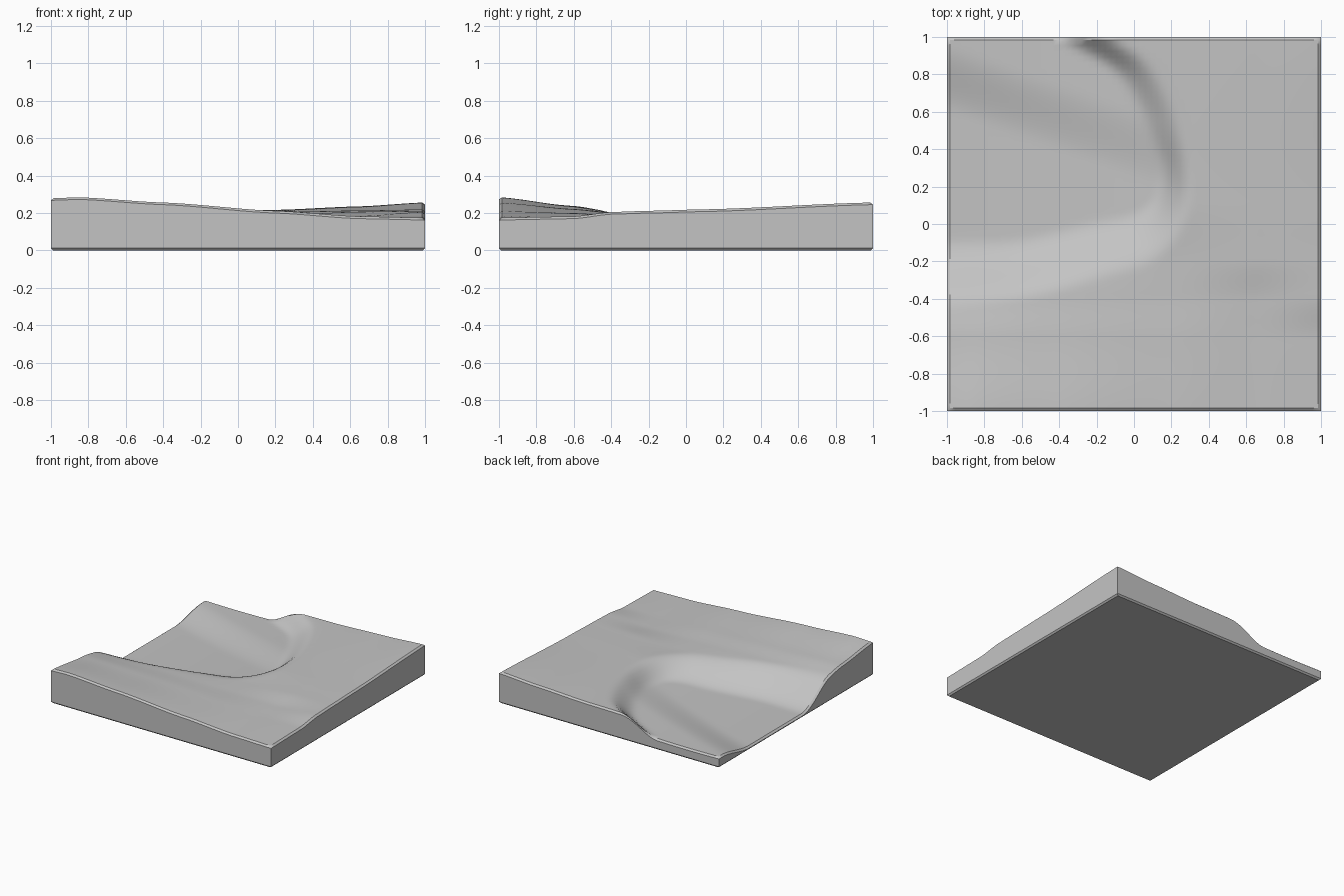
import bpy
import bmesh
import math
from mathutils import Vector

if "Cube" in bpy.data.objects:
    bpy.data.objects.remove(bpy.data.objects["Cube"])


def smooth(t):
    t = max(0.0, min(1.0, t))
    return t * t * (3 - 2 * t)


def interp(keys, vals, v):
    for i in range(len(keys) - 1):
        if v <= keys[i + 1] or i == len(keys) - 2:
            t = (v - keys[i]) / (keys[i + 1] - keys[i])
            return vals[i] + (vals[i + 1] - vals[i]) * (0.5 * t + 0.5 * smooth(t))


# upland surface: height profiles along x at several y positions
XS = [-1, -0.85, -0.4, 0.2, 0.65, 1]
YS = [-1, -0.6, -0.4, -0.2, 0.1, 1]
UPLAND = [
    [0.280, 0.285, 0.257, 0.212, 0.182, 0.175],
    [0.238, 0.236, 0.222, 0.200, 0.182, 0.182],
    [0.208, 0.206, 0.204, 0.190, 0.186, 0.206],
    [0.185, 0.185, 0.190, 0.190, 0.207, 0.212],
    [0.185, 0.185, 0.195, 0.205, 0.214, 0.220],
    [0.200, 0.200, 0.210, 0.217, 0.236, 0.257],
]

# middle of the valley wall: x, y, half width of the slope
WALL = [(-1.3, -0.30, 0.19), (-1, -0.27, 0.19), (-0.6, -0.24, 0.17),
        (-0.2, -0.14, 0.16), (0.05, -0.07, 0.15), (0.19, 0.08, 0.11),
        (0.22, 0.3, 0.09), (0.15, 0.55, 0.10), (0.03, 0.78, 0.10),
        (-0.1, 0.9, 0.08), (-0.28, 1.0, 0.08), (-0.45, 1.1, 0.08)]


def spline(points, steps=6):
    out = []
    p = [Vector(q) for q in points]
    for i in range(1, len(p) - 2):
        a, b, c, d = p[i - 1:i + 3]
        for k in range(steps):
            t = k / steps
            out.append(0.5 * (2 * b + (c - a) * t + (2 * a - 5 * b + 4 * c - d) * t * t
                              + (3 * b - a - 3 * c + d) * t ** 3))
    return [p[0]] + out + [p[-2], p[-1]]


RIM = spline(WALL)


def valley_amount(x, y):
    best = None
    for a, b in zip(RIM, RIM[1:]):
        ex, ey = b.x - a.x, b.y - a.y
        t = ((x - a.x) * ex + (y - a.y) * ey) / (ex * ex + ey * ey)
        t = max(0.0, min(1.0, t))
        dx, dy = x - a.x - t * ex, y - a.y - t * ey
        dist = math.hypot(dx, dy)
        if best is None or dist < best[0]:
            side = 1 if ex * dy - ey * dx > 0 else -1
            best = (dist, side, a.z + t * (b.z - a.z))
    return smooth(0.5 + 0.5 * best[0] * best[1] / best[2])


def height(x, y):
    upland = interp(YS, [interp(XS, row, x) for row in UPLAND], y)
    # valley floor rises eastwards and has a low shelf on its north side
    t = max(0.0, (x + 1) / 1.15)
    shelf = smooth((y - (0.78 - 0.35 * (x + 1))) / 0.36 + 0.5)
    floor = 0.028 + 0.06 * t * t + 0.06 * (1 - 0.5 * t) * shelf
    return upland + (floor - upland) * valley_amount(x, y)


# terrain block: height grid, rounded rim, walls and chamfered base
N = 64
coords = [-1] + [-0.985 + 1.97 * i / N for i in range(N + 1)] + [1]
last = len(coords) - 1
bm = bmesh.new()
grid = []
for j, y in enumerate(coords):
    row = []
    for i, x in enumerate(coords):
        drop = 0.012 if i in (0, last) or j in (0, last) else 0
        row.append(bm.verts.new((x, y, height(x, y) - drop)))
    grid.append(row)
for j in range(last):
    for i in range(last):
        bm.faces.new((grid[j][i], grid[j][i + 1], grid[j + 1][i + 1], grid[j + 1][i]))

ring = (grid[0][:-1] + [grid[j][last] for j in range(last)]
        + grid[last][:0:-1] + [grid[j][0] for j in range(last, 0, -1)])
low = [bm.verts.new((v.co.x, v.co.y, 0.012)) for v in ring]
base = [bm.verts.new((v.co.x * 0.988, v.co.y * 0.988, 0)) for v in ring]
for upper, lower in ((ring, low), (low, base)):
    for k in range(len(ring)):
        n = (k + 1) % len(ring)
        bm.faces.new((upper[k], lower[k], lower[n], upper[n]))
bm.faces.new(base[::-1])
bmesh.ops.recalc_face_normals(bm, faces=bm.faces)

mesh = bpy.data.meshes.new("terrain_block")
bm.to_mesh(mesh)
bm.free()
terrain = bpy.data.objects.new("terrain_block", mesh)
bpy.context.collection.objects.link(terrain)

grey = bpy.data.materials.new("stone_grey")
grey.diffuse_color = (0.55, 0.55, 0.55, 1)
grey.use_nodes = True
grey.node_tree.nodes["Principled BSDF"].inputs["Base Color"].default_value = grey.diffuse_color
mesh.materials.append(grey)

bpy.context.view_layer.objects.active = terrain
terrain.select_set(True)
bpy.ops.object.shade_smooth_by_angle(angle=math.radians(30))
